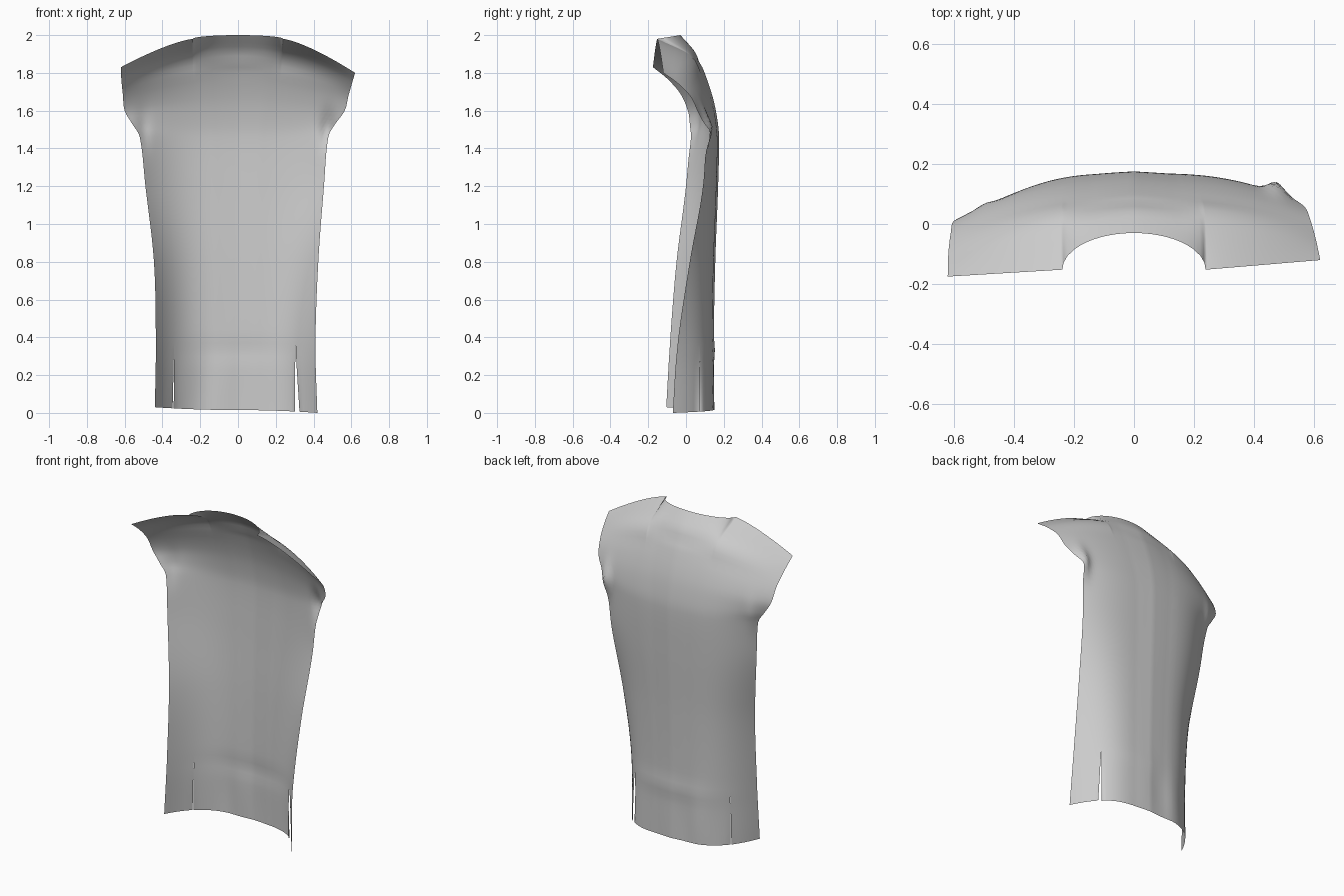
import bpy, bmesh, math

if "Cube" in bpy.data.objects:
    bpy.data.objects.remove(bpy.data.objects["Cube"])

# Guide rows, hem to shoulder: left edge xyz, centre yz, right edge xyz, bend power
ROWS = [
    (-.44, -.105, .03, .150, .015, .42, -.07, .00, 3.6),
    (-.435, -.085, .37, .147, .37, .41, -.045, .36, 3.4),
    (-.445, -.05, .80, .155, .80, .425, .02, .80, 3.2),
    (-.49, .00, 1.20, .170, 1.20, .455, .09, 1.20, 3.0),
    (-.52, .02, 1.46, .175, 1.46, .478, .10, 1.46, 2.8),
    (-.56, .02, 1.53, .165, 1.56, .515, .09, 1.53, 2.6),
    (-.60, .01, 1.60, .142, 1.67, .565, .06, 1.60, 2.4),
    (-.61, -.03, 1.69, .098, 1.80, .585, .02, 1.68, 2.2),
    (-.618, -.10, 1.77, .040, 1.92, .605, -.05, 1.75, 2.0),
    (-.62, -.175, 1.83, -.03, 2.00, .62, -.12, 1.80, 2.0),
]
KNOTS = [r[4] for r in ROWS]
NECK = 0.385                      # neck corner as a fraction of half width
SLITS = [(-.78, .006), (.745, .026)]   # hem slits: position, half gap
SLIT_TOP = 0.36


def guide_point(i, u):
    """Point on guide row i at u in -1..1."""
    xl, yl, zl, yc, zc, xr, yr, zr, p = ROWS[i]
    xe, ye, ze = (xl, yl, zl) if u < 0 else (xr, yr, zr)
    a = abs(u)
    if i == len(ROWS) - 1:        # neckline arc, then shoulder seam
        ys, zs = -.152, 1.98
        if a <= NECK:
            k = math.sqrt(max(0, 1 - (a / NECK) ** 2))
            return (a * abs(xe) * (1 if u > 0 else -1), ys + (yc - ys) * k, zs + (zc - zs) * k)
        t = (a - NECK) / (1 - NECK)
        return (u * abs(xe), ys + (ye - ys) * t, zs + (ze - zs) * t ** 1.35)
    ridge = .008 * min(1, a / .25)
    y = yc + (ye - yc) * a ** p - ridge * (1 - a)
    return (u * abs(xe), y, zc + (ze - zc) * a ** 2)


def interpolate(pts, t):
    """Smooth curve through the guide points of one column."""
    n = len(pts)
    i = max(k for k in range(n - 1) if KNOTS[k] <= t + 1e-9)
    h = KNOTS[i + 1] - KNOTS[i]
    s = (t - KNOTS[i]) / h

    def slope(k, c):
        a, b = max(k - 1, 0), min(k + 1, n - 1)
        return (pts[b][c] - pts[a][c]) / (KNOTS[b] - KNOTS[a])
    return [(2 * s**3 - 3 * s**2 + 1) * pts[i][c] + (s**3 - 2 * s**2 + s) * h * slope(i, c)
            + (3 * s**2 - 2 * s**3) * pts[i + 1][c] + (s**3 - s**2) * h * slope(i + 1, c)
            for c in range(3)]


def bump(v, centre, width):
    return math.exp(-((v - centre) / width) ** 2)


def folds(x, z):
    """Soft cloth folds added to y."""
    y = .035 * bump(x, .475, .035) * bump(z, 1.50, .09)       # right underarm
    y += .012 * bump(x, -.50, .03) * bump(z, 1.50, .10)       # left underarm
    y += .006 * bump(z, .33, .05) * bump(x, 0, .28)           # hem band
    y += .004 * math.sin(x * 26) * bump(z, .15, .2) * bump(x, -.15, .2)
    y += .004 * math.sin(z * 60) * bump(z, 1.87, .06) * bump(x, 0, .15)
    return y


# Columns, denser at the neck corners and doubled at the slits
N = 56
cols = [(-1 + 2 * k / N, 0) for k in range(N + 1)]
cols += [(s * NECK * f, 0) for s in (-1, 1) for f in (.98, 1.0)]
cols = [c for c in cols if all(abs(c[0] - s) > .012 for s, g in SLITS)]
for s, g in SLITS:
    cols += [(s - 1e-6, -g), (s + 1e-6, g)]
cols.sort()

# Row parameters, always including the guide rows
rows = [KNOTS[0]]
for a, b in zip(KNOTS, KNOTS[1:]):
    n = max(4, round((b - a) / .035))
    rows += [a + (b - a) * k / n for k in range(1, n + 1)]

# Back panel sheet
bm = bmesh.new()
grid = []
for u, gap in cols:
    pts = [guide_point(i, u) for i in range(len(ROWS))]
    line = []
    for t in rows:
        x, y, z = interpolate(pts, t)
        x += gap * .5 * max(0, 1 - t / SLIT_TOP)
        line.append(bm.verts.new((x, y + folds(x, z), z)))
    grid.append(line)
for c in range(len(cols) - 1):
    if cols[c][1] < 0:            # open slit between doubled columns
        continue
    for r in range(len(rows) - 1):
        bm.faces.new((grid[c][r], grid[c][r + 1], grid[c + 1][r + 1], grid[c + 1][r]))
bmesh.ops.remove_doubles(bm, verts=bm.verts, dist=1e-4)
bmesh.ops.reverse_faces(bm, faces=bm.faces)
bm.normal_update()
if sum(f.normal.y * f.calc_area() for f in bm.faces) < 0:   # outside faces the back
    bmesh.ops.reverse_faces(bm, faces=bm.faces)
for f in bm.faces:
    f.smooth = True
mesh = bpy.data.meshes.new("garment_back_panel")
bm.to_mesh(mesh)
bm.free()
panel = bpy.data.objects.new("garment_back_panel", mesh)
bpy.context.collection.objects.link(panel)
